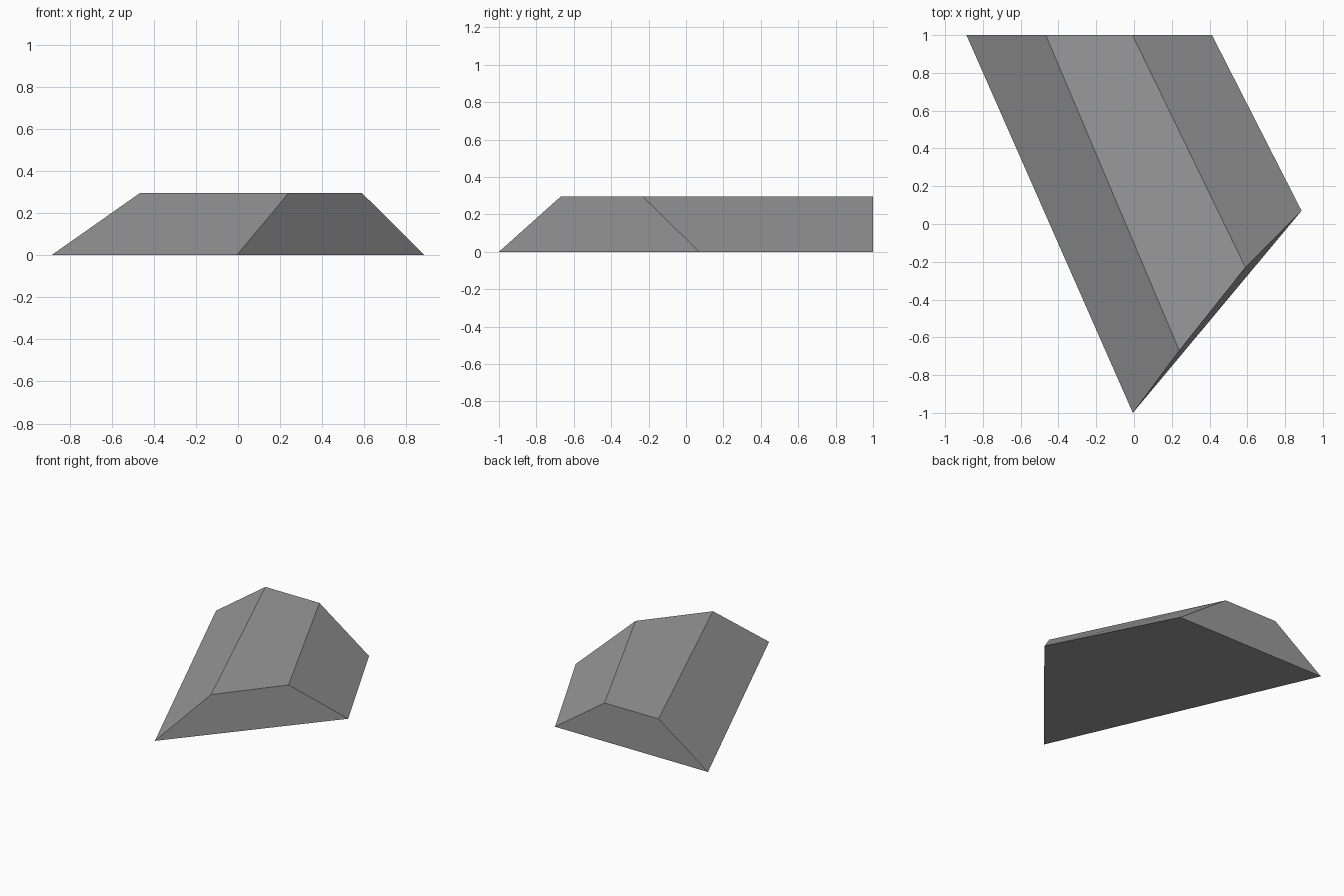
import bpy
import bmesh

cube = bpy.data.objects.get("Cube")
if cube:
    bpy.data.objects.remove(cube, do_unlink=True)

# Single flat grey
grey = bpy.data.materials.new("mid grey")
grey.use_nodes = True
colour = (0.32, 0.32, 0.32, 1)
grey.diffuse_color = colour
grey.node_tree.nodes["Principled BSDF"].inputs["Base Color"].default_value = colour

HEIGHT = 0.295


def section(bm, points):
    """Trapezoid end: outer two points on the ground, inner two on the ridge."""
    return [bm.verts.new((x, y, z))
            for (x, y), z in zip(points, (0, HEIGHT, HEIGHT, 0))]


# Flat-topped wedge lofted from the square-cut back to the slanted front
bm = bmesh.new()
back = section(bm, [(-0.887, 1), (-0.467, 1), (-0.008, 1), (0.413, 1)])
front = section(bm, [(-0.006, -1), (0.24, -0.67), (0.59, -0.23), (0.887, 0.07)])
for i in range(4):
    j = (i + 1) % 4
    bm.faces.new((back[i], back[j], front[j], front[i]))
bm.faces.new(back)
bm.faces.new(front)
bmesh.ops.recalc_face_normals(bm, faces=bm.faces)

mesh = bpy.data.meshes.new("sloped_block")
bm.to_mesh(mesh)
bm.free()
mesh.materials.append(grey)
block = bpy.data.objects.new("sloped_block", mesh)
bpy.context.collection.objects.link(block)
